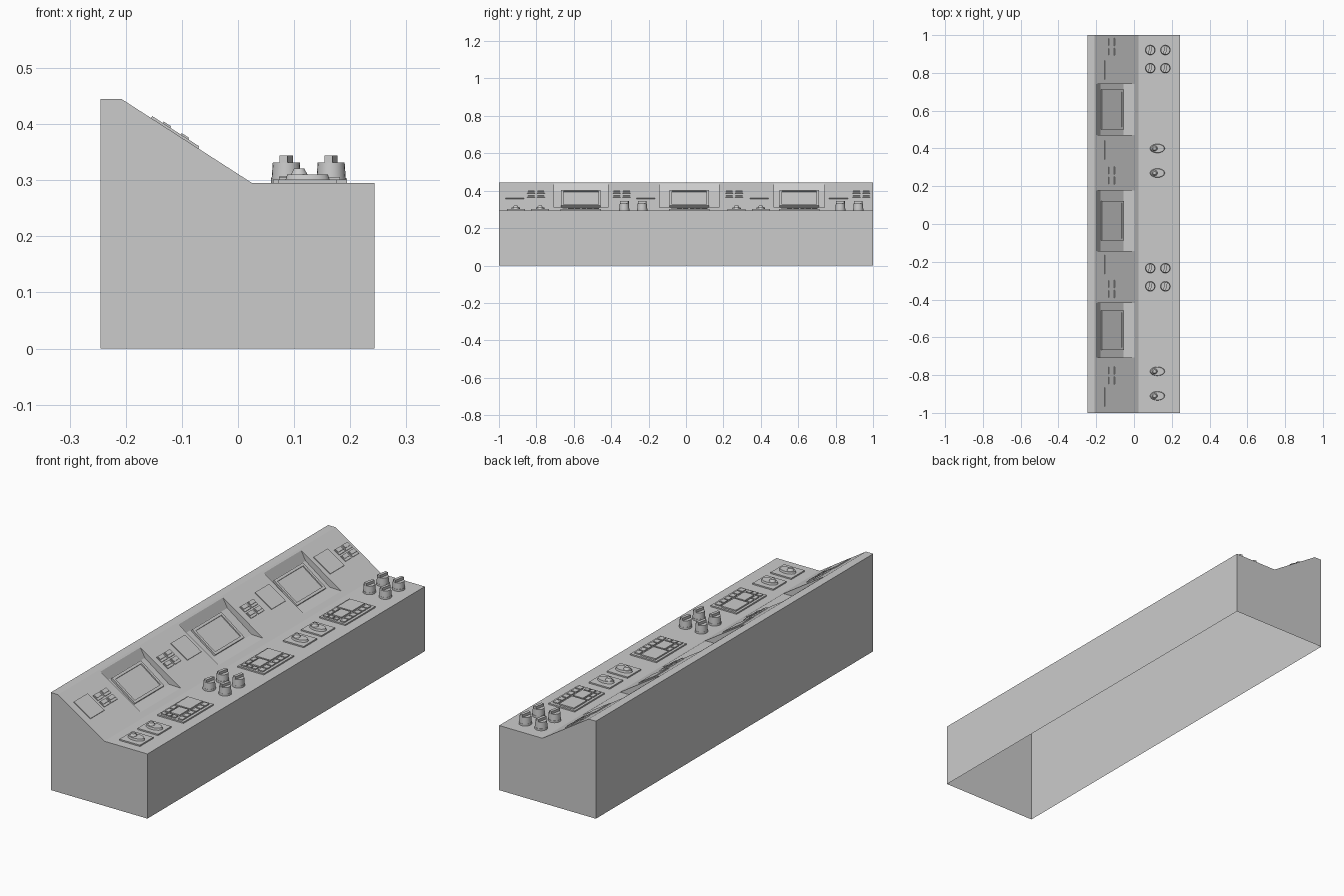
import bpy, bmesh, math
from mathutils import Matrix, Vector

if "Cube" in bpy.data.objects:
    bpy.data.objects.remove(bpy.data.objects["Cube"])

TOP = 0.295                                   # deck height
SLOPE = math.atan2(0.150, 0.233)              # tilt of the rear panel
slope_z = lambda x: TOP + (0.025 - x) * 0.150 / 0.233
SCREENS = [(-0.562, 0.288), (0.017, 0.320), (0.606, 0.270)]   # centre y, bay width


def make_object(name, bm):
    bmesh.ops.remove_doubles(bm, verts=bm.verts, dist=1e-5)
    mesh = bpy.data.meshes.new(name)
    bm.to_mesh(mesh)
    bm.free()
    ob = bpy.data.objects.new(name, mesh)
    bpy.context.collection.objects.link(ob)
    return ob


def add_box(bm, frame, lo, hi):
    """Box from lo to hi in a local frame."""
    lo, hi = Vector(lo), Vector(hi)
    m = frame @ Matrix.Translation((lo + hi) / 2) @ Matrix.Diagonal((*(hi - lo), 1))
    bmesh.ops.create_cube(bm, size=1, matrix=m)


def add_cone(bm, x, y, z0, z1, r0, r1, stretch=1.0, seg=20):
    m = Matrix.Translation((x, y, (z0 + z1) / 2)) @ Matrix.Diagonal((stretch, 1, 1, 1))
    bmesh.ops.create_cone(bm, cap_ends=True, segments=seg, radius1=r0, radius2=r1,
                          depth=z1 - z0, matrix=m)


def smooth(ob):
    for o in bpy.context.selected_objects:
        o.select_set(False)
    ob.select_set(True)
    bpy.context.view_layer.objects.active = ob
    bpy.ops.object.shade_smooth_by_angle(angle=math.radians(35))


def slope_frame(x, y):
    return Matrix.Translation((x, y, slope_z(x))) @ Matrix.Rotation(SLOPE, 4, 'Y')


# Console shell: open underneath, with three screen bays cut into the slope
UPPER, LOWER = (-0.2, slope_z(-0.2)), (0.003, slope_z(0.003))
front = [(0.243, 0), (0.243, TOP), (0.025, TOP), LOWER]
back = [UPPER, (-0.208, 0.445), (-0.245, 0.445), (-0.245, 0)]
bay = [(-0.055, 0.311), (-0.178, 0.399)]
plain, recessed = front + back, front + bay + back
bm = bmesh.new()


def polygon(points):
    bm.faces.new([bm.verts.new(p) for p in points])


edges = [-1] + [c + s * w / 2 for c, w in SCREENS for s in (-1, 1)] + [1]
for i, (y0, y1) in enumerate(zip(edges, edges[1:])):
    prof = recessed if i % 2 else plain
    for (xa, za), (xb, zb) in zip(prof, prof[1:]):
        polygon([(xa, y0, za), (xa, y1, za), (xb, y1, zb), (xb, y0, zb)])
for i, y in enumerate(edges[1:-1]):
    side = [LOWER] + bay + [UPPER]
    polygon([(x, y, z) for x, z in (side if i % 2 else side[::-1])])
polygon([(x, -1, z) for x, z in plain])
polygon([(x, 1, z) for x, z in plain[::-1]])
make_object("console_body", bm)

# Main screens: raised frame around a sunken display
tilt = math.atan2(0.399 - 0.311, 0.178 - 0.055)
for n, (yc, w) in enumerate(SCREENS):
    f = Matrix.Translation((-0.1165, yc, 0.355)) @ Matrix.Rotation(tilt, 4, 'Y')
    bm = bmesh.new()
    a, b, t = 0.072, 0.105, 0.012
    for s in (-1, 1):
        xs = sorted((s * a, s * (a - t)))
        ys = sorted((s * b, s * (b - t)))
        add_box(bm, f, (xs[0], -b, -0.002), (xs[1], b, 0.009))
        add_box(bm, f, (t - a, ys[0], -0.002), (a - t, ys[1], 0.009))
    make_object(f"screen_frame_{n}", bm)
    bm = bmesh.new()
    add_box(bm, f, (t - a, t - b, -0.002), (a - t, b - t, 0.004))
    make_object(f"screen_display_{n}", bm)

# Small slope displays
for n, y in enumerate((-0.915, -0.215, 0.392, 0.815)):
    bm = bmesh.new()
    add_box(bm, slope_frame(-0.113, y), (-0.05, -0.05, -0.002), (0.05, 0.05, 0.004))
    make_object(f"small_display_{n}", bm)

# Slope push buttons, in two by two groups
for n, y in enumerate((-0.802, -0.344, 0.257, 0.938)):
    bm = bmesh.new()
    f = slope_frame(-0.110, y)
    for sx in (-0.019, 0.019):
        for sy in (-0.026, 0.026):
            add_box(bm, f, (sx - 0.015, sy - 0.021, -0.002), (sx + 0.015, sy + 0.021, 0.004))
            add_box(bm, f, (sx - 0.012, sy - 0.018, 0.003), (sx + 0.004, sy + 0.018, 0.007))
    make_object(f"button_group_{n}", bm)

# Rotary knobs, in two by two groups
for n, yc in enumerate((-0.282, 0.873)):
    bm = bmesh.new()
    for x in (0.086, 0.166):
        for y in (yc - 0.048, yc + 0.048):
            add_cone(bm, x, y, TOP, 0.304, 0.027, 0.027)
            add_cone(bm, x, y, 0.304, 0.332, 0.026, 0.024)
            f = Matrix.Translation((x, y, 0.33)) @ Matrix.Rotation(math.radians(-12), 4, 'Z')
            add_box(bm, f, (-0.007, -0.023, 0), (0.007, 0.023, 0.014))
    smooth(make_object(f"rotary_knobs_{n}", bm))

# Thumb sticks on square plates
flat = Matrix.Identity(4)
for n, y in enumerate((-0.91, -0.78, 0.27, 0.40)):
    bm = bmesh.new()
    add_box(bm, Matrix.Translation((0.124, y, TOP)), (-0.052, -0.048, 0), (0.052, 0.048, 0.006))
    make_object(f"stick_plate_{n}", bm)
    bm = bmesh.new()
    add_cone(bm, 0.124, y, 0.300, 0.310, 0.024, 0.022, 1.65)
    add_cone(bm, 0.109, y, 0.308, 0.321, 0.016, 0.009)
    smooth(make_object(f"thumb_stick_{n}", bm))

# Keyboards in front of each main screen
for n, (yc, w) in enumerate(SCREENS):
    f = Matrix.Translation((0.128, yc, TOP))
    bm = bmesh.new()
    add_box(bm, f, (-0.066, -0.108, 0), (0.066, 0.108, 0.006))
    make_object(f"keyboard_base_{n}", bm)
    bm = bmesh.new()
    add_box(bm, f, (-0.055, 0.005, 0.005), (0.020, 0.098, 0.012))
    add_box(bm, f, (-0.030, -0.070, 0.005), (0.020, -0.003, 0.012))
    make_object(f"keyboard_pads_{n}", bm)
    bm = bmesh.new()
    for k in range(6):
        y = -0.098 + k * 0.033
        add_box(bm, f, (0.030, y, 0.005), (0.054, y + 0.027, 0.011))
    for k in range(3):
        x = -0.055 + k * 0.026
        add_box(bm, f, (x, -0.098, 0.005), (x + 0.020, -0.078, 0.011))
    for k in range(2):
        y = -0.070 + k * 0.036
        add_box(bm, f, (-0.055, y, 0.005), (-0.037, y + 0.030, 0.011))
    make_object(f"keyboard_keys_{n}", bm)
